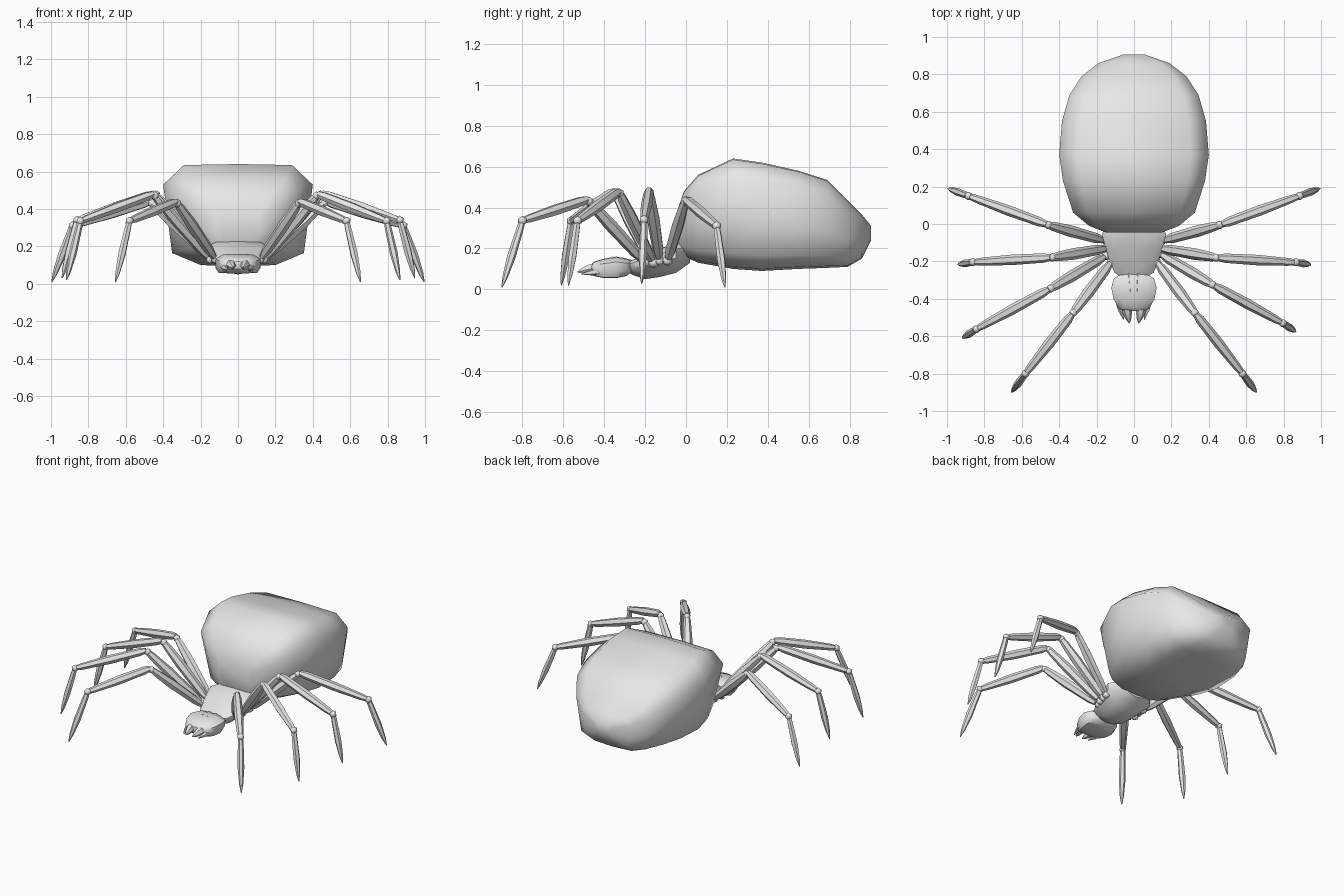
import bpy, bmesh, math
from mathutils import Vector

grey = bpy.data.materials.new("pale_grey")
grey.diffuse_color = (0.8, 0.8, 0.8, 1)


def finish(bm, name, angle=50):
    bmesh.ops.recalc_face_normals(bm, faces=bm.faces)
    me = bpy.data.meshes.new(name)
    bm.to_mesh(me)
    bm.free()
    me.materials.append(grey)
    ob = bpy.data.objects.new(name, me)
    bpy.context.collection.objects.link(ob)
    bpy.ops.object.select_all(action='DESELECT')
    ob.select_set(True)
    bpy.context.view_layer.objects.active = ob
    bpy.ops.object.shade_smooth_by_angle(angle=math.radians(angle))
    return ob


def loft(bm, rings):
    """Skin a list of equal-length point rings and cap both ends."""
    vs = [[bm.verts.new(p) for p in r] for r in rings]
    n = len(vs[0])
    for a, b in zip(vs, vs[1:]):
        for i in range(n):
            j = (i + 1) % n
            bm.faces.new((a[i], a[j], b[j], b[i]))
    bm.faces.new(vs[0])
    bm.faces.new(vs[-1])


def body(name, half, stations, angle=50):
    """Loft along y; each station is y, top half width, low half width, bottom, top."""
    prof = half + [(-x, t) for x, t in reversed(half) if x > 0]
    rings = []
    for y, wt, wb, zb, zt in stations:
        rings.append([(x * (wb + (wt - wb) * min(1, t / 0.8)), y, zb + t * (zt - zb))
                      for x, t in prof])
    bm = bmesh.new()
    loft(bm, rings)
    return finish(bm, name, angle)


def spindle(bm, a, b, radii, sides=6):
    """Tapered rod from a to b; radii are (fraction, radius) pairs."""
    a, b = Vector(a), Vector(b)
    d = (b - a).normalized()
    u = d.cross(Vector((0, 0, 1))).normalized()
    v = u.cross(d)
    angs = [2 * math.pi * i / sides for i in range(sides)]
    loft(bm, [[a.lerp(b, t) + r * (math.cos(w) * u + math.sin(w) * v) for w in angs]
              for t, r in radii])


def ball(bm, p, r):
    new = bmesh.ops.create_icosphere(bm, subdivisions=1, radius=r)["verts"]
    bmesh.ops.translate(bm, verts=new, vec=Vector(p))


# abdomen: broad flat back, slightly narrower underside
body("abdomen", [(0, 0), (0.55, 0.02), (0.95, 0.14), (0.97, 0.42), (1, 0.83), (0.76, 0.99), (0, 1)], [
    (-0.045, 0.15, 0.09, 0.20, 0.38),
    (-0.01, 0.24, 0.16, 0.16, 0.48),
    (0.06, 0.325, 0.25, 0.13, 0.56),
    (0.23, 0.38, 0.335, 0.10, 0.64),
    (0.37, 0.40, 0.365, 0.09, 0.62),
    (0.55, 0.385, 0.36, 0.10, 0.58),
    (0.69, 0.345, 0.315, 0.105, 0.535),
    (0.79, 0.28, 0.25, 0.11, 0.435),
    (0.86, 0.19, 0.165, 0.15, 0.365),
    (0.905, 0.06, 0.05, 0.24, 0.31)], 70)

# thorax: shield that slopes down toward the head
body("thorax", [(0, 0), (0.6, 0.12), (1, 0.5), (1, 0.8), (0.7, 0.98), (0, 1)], [
    (0.02, 0.11, 0.09, 0.13, 0.235),
    (-0.05, 0.172, 0.16, 0.08, 0.225),
    (-0.13, 0.152, 0.145, 0.06, 0.20),
    (-0.20, 0.13, 0.12, 0.05, 0.17),
    (-0.26, 0.105, 0.09, 0.07, 0.145),
    (-0.29, 0.055, 0.05, 0.09, 0.13)], 40)

# head: boxy with a flat underside
body("head", [(0, 0), (0.85, 0.02), (1, 0.3), (0.98, 0.75), (0.65, 0.97), (0, 1)], [
    (-0.26, 0.06, 0.05, 0.09, 0.135),
    (-0.29, 0.11, 0.10, 0.065, 0.15),
    (-0.34, 0.124, 0.12, 0.055, 0.16),
    (-0.40, 0.112, 0.108, 0.055, 0.15),
    (-0.45, 0.085, 0.082, 0.065, 0.135),
    (-0.465, 0.055, 0.05, 0.08, 0.12)], 45)

# jaws and feelers, one set each side
bm = bmesh.new()
for s in (-1, 1):
    spindle(bm, (s * 0.045, -0.42, 0.11), (s * 0.025, -0.53, 0.085),
            [(0, 0.024), (0.45, 0.026), (0.75, 0.017), (1, 0.003)])
    spindle(bm, (s * 0.085, -0.41, 0.09), (s * 0.055, -0.51, 0.075),
            [(0, 0.016), (0.5, 0.015), (1, 0.003)], 5)
finish(bm, "jaws")

# neck ridges
bm = bmesh.new()
for s in (-1, 1):
    spindle(bm, (s * 0.025, -0.26, 0.13), (s * 0.018, -0.36, 0.158),
            [(0, 0.012), (0.5, 0.012), (1, 0.002)], 5)
finish(bm, "neck_ridges")

# legs: hip, knee, ankle, toe; left-side reach differs slightly
legs = [
    ("front_leg", 1.0, (0.12, -0.20, 0.13), (0.325, -0.475, 0.43), (0.58, -0.80, 0.335), (0.655, -0.90, 0.01)),
    ("second_leg", 1.06, (0.14, -0.16, 0.13), (0.42, -0.325, 0.47), (0.795, -0.53, 0.335), (0.865, -0.575, 0.02)),
    ("third_leg", 0.995, (0.14, -0.13, 0.14), (0.44, -0.18, 0.475), (0.865, -0.205, 0.34), (0.945, -0.217, 0.03)),
    ("back_leg", 1.0, (0.15, -0.09, 0.14), (0.46, -0.005, 0.43), (0.885, 0.15, 0.31), (0.995, 0.19, 0.01)),
]
for name, reach, *pts in legs:
    for side, s, k in (("right", 1, 1), ("left", -1, reach)):
        hip, knee, ankle, toe = [Vector((s * x * k, y * k, z)) for x, y, z in pts]
        bm = bmesh.new()
        ball(bm, hip, 0.026)
        spindle(bm, hip.lerp(knee, 0.05), knee,
                [(0, 0.018), (0.12, 0.027), (0.6, 0.031), (0.92, 0.024), (1, 0.018)])
        ball(bm, knee, 0.024)
        shin = knee.lerp(ankle, 0.02) + Vector((0, 0, 0.012))
        spindle(bm, shin, ankle,
                [(0, 0.017), (0.09, 0.025), (0.5, 0.028), (0.9, 0.021), (1, 0.015)])
        ball(bm, ankle, 0.024)
        spindle(bm, ankle, toe,
                [(0, 0.015), (0.12, 0.018), (0.55, 0.021), (0.85, 0.013), (1, 0.003)])
        finish(bm, side + "_" + name, 45)
